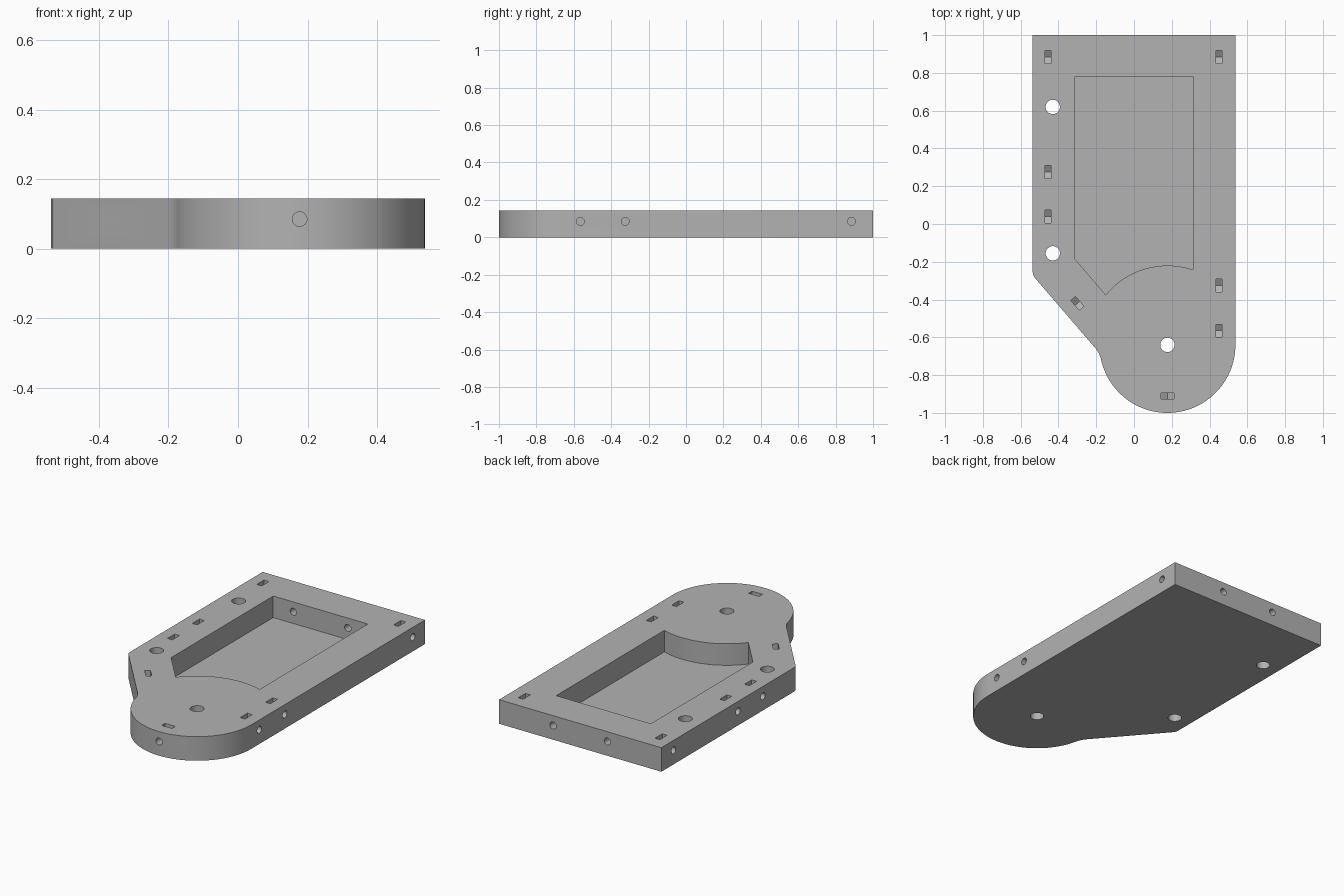
import bpy
import bmesh
from math import cos, sin, radians
from mathutils import Vector, Matrix

cube = bpy.data.objects.get("Cube")
if cube:
    bpy.data.objects.remove(cube, do_unlink=True)

HEIGHT = 0.144
HALF = 0.537
FLOOR = 0.015
SCREW_Z = 0.085
ROUND = Vector((0.177, -0.64))  # centre of the rounded front end
UP = Vector((0, 0, 1))

grey = bpy.data.materials.new("plain grey")
grey.use_nodes = True
grey.diffuse_color = (0.45, 0.45, 0.45, 1)
grey.node_tree.nodes["Principled BSDF"].inputs["Base Color"].default_value = grey.diffuse_color


def arc(centre, radius, start, end, steps):
    """Points along an arc, angles in degrees."""
    angles = [radians(start + (end - start) * i / steps) for i in range(steps + 1)]
    return [(centre[0] + radius * cos(a), centre[1] + radius * sin(a)) for a in angles]


def circle(radius, steps=32):
    return arc((0, 0), radius, 0, 360, steps)[:-1]


def prism(name, points, depth, origin=(0, 0, 0), side=Vector((1, 0, 0)), axis=UP):
    """Extrude a 2D profile along an axis from an origin."""
    bm = bmesh.new()
    face = bm.faces.new([bm.verts.new((x, y, 0)) for x, y in points])
    extruded = bmesh.ops.extrude_face_region(bm, geom=[face])["geom"]
    top = [v for v in extruded if isinstance(v, bmesh.types.BMVert)]
    bmesh.ops.translate(bm, verts=top, vec=(0, 0, depth))
    frame = Matrix((side, axis.cross(side), axis)).transposed().to_4x4()
    bm.transform(Matrix.Translation(origin) @ frame)
    bmesh.ops.recalc_face_normals(bm, faces=bm.faces)
    mesh = bpy.data.meshes.new(name)
    bm.to_mesh(mesh)
    bm.free()
    mesh.materials.append(grey)
    obj = bpy.data.objects.new(name, mesh)
    bpy.context.collection.objects.link(obj)
    return obj


# Plate with a rounded front end and a slanted left-hand corner
outline = [(HALF, 1), (-HALF, 1), (-HALF, -0.25), (-0.534, -0.27), (-0.525, -0.285),
           (-0.2, -0.663), (-0.187, -0.683)] + arc(ROUND, 0.36, 191, 360, 56)
plate = prism("base_plate", outline, HEIGHT)
cutters = []

# Pocket that follows the rounded end
pocket = [(0.313, 0.78), (-0.313, 0.78), (-0.313, -0.185)] + arc(ROUND, 0.42, 141, 71.1, 28)
cutters.append(prism("pocket_cutter", pocket, 0.3, (0, 0, FLOOR)))

# Vertical mounting holes
for x, y in [(-0.43, 0.62), (-0.43, -0.155), ROUND]:
    cutters.append(prism("mounting_hole_cutter", circle(0.038), 0.4, (x, y, -0.1)))

# Nut slots with pointed floors, each met by a screw hole from the edge
slots = [((-0.455, y), (-1, 0)) for y in (0.885, 0.275, 0.04)]
slots += [((0.45, y), (1, 0)) for y in (0.885, -0.325, -0.565)]
slots += [((0.177, -0.91), (0, -1)), ((-0.3, -0.42), (-0.76, -0.65))]
nut = [(-0.034, 0.2), (-0.034, -0.02), (0, -0.04), (0.034, -0.02), (0.034, 0.2)]
for (x, y), out in slots:
    out = Vector((*out, 0)).normalized()
    side = UP.cross(out)
    centre = Vector((x, y, SCREW_Z))
    cutters.append(prism("nut_slot_cutter", nut, 0.032, centre - out * 0.016, side, out))
    cutters.append(prism("screw_hole_cutter", circle(0.021, 24), 0.2, centre, side, out))

# Cable holes through the back wall
for x in (-0.18, 0.18):
    cutters.append(prism("back_hole_cutter", circle(0.021, 24), 0.4, (x, 0.7, SCREW_Z),
                         Vector((-1, 0, 0)), Vector((0, 1, 0))))

# Cut everything from the plate
bpy.context.view_layer.objects.active = plate
for cutter in cutters:
    cutter.hide_render = True
    cut = plate.modifiers.new("cut", "BOOLEAN")
    cut.operation = "DIFFERENCE"
    cut.solver = "EXACT"
    cut.object = cutter
    bpy.ops.object.modifier_apply(modifier=cut.name)
    bpy.data.objects.remove(cutter, do_unlink=True)

bpy.ops.object.select_all(action="DESELECT")
plate.select_set(True)
bpy.ops.object.shade_smooth_by_angle(angle=radians(25))
